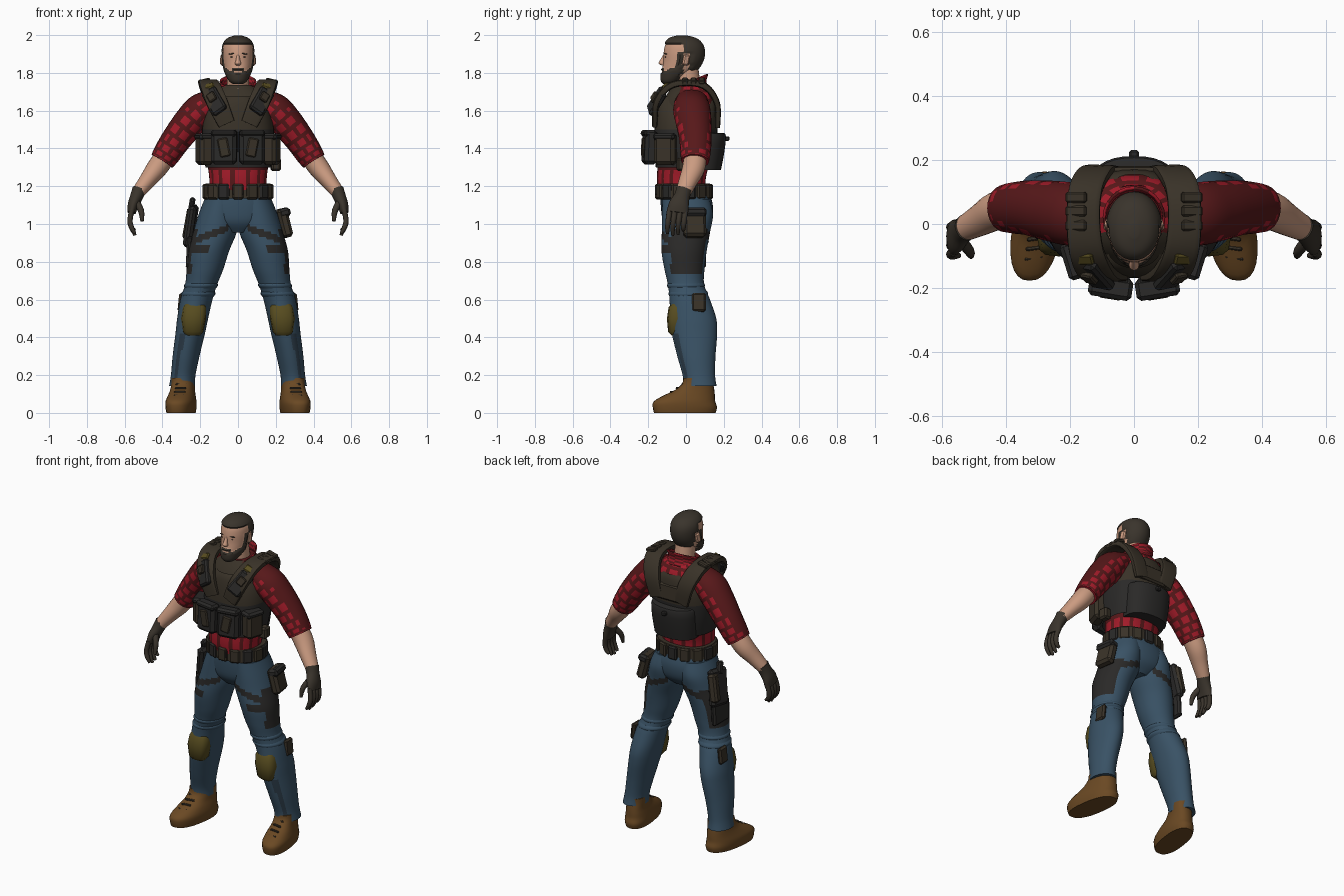
import bpy, bmesh, math
from mathutils import Vector, Matrix, Euler

COLORS = {
    "skin": (0.60, 0.33, 0.22), "hair_and_glove": (0.042, 0.034, 0.025),
    "red": (0.36, 0.011, 0.022), "dark_red": (0.095, 0.009, 0.010),
    "vest_brown": (0.041, 0.032, 0.021), "black": (0.023, 0.022, 0.021),
    "denim": (0.041, 0.084, 0.130), "dark_denim": (0.026, 0.046, 0.068),
    "olive": (0.095, 0.072, 0.014), "boot_brown": (0.145, 0.066, 0.017)}
MATS = {}
for key, c in COLORS.items():
    MATS[key] = bpy.data.materials.new(key)
    MATS[key].diffuse_color = (*c, 1)


def finish(name, bm, mats, s=1, angle=40):
    if s < 0:
        bmesh.ops.scale(bm, vec=(-1, 1, 1), verts=bm.verts)
        bmesh.ops.reverse_faces(bm, faces=bm.faces)
    me = bpy.data.meshes.new(name)
    bm.to_mesh(me)
    bm.free()
    for m in mats:
        me.materials.append(MATS[m])
    me.shade_smooth()
    me.set_sharp_from_angle(angle=math.radians(angle))
    ob = bpy.data.objects.new(name, me)
    bpy.context.collection.objects.link(ob)
    return ob


def smooth_path(pts, sub):
    """Catmull-Rom through points of (x, y, z, radius_u, radius_v)."""
    out, n = [], len(pts)
    for i in range(n - 1):
        quad = [pts[max(i - 1, 0)], pts[i], pts[i + 1], pts[min(i + 2, n - 1)]]
        for k in range(sub):
            t = k / sub
            out.append([0.5 * (2 * b + (c - a) * t + (2 * a - 5 * b + 4 * c - d) * t * t
                               + (3 * b - a - 3 * c + d) * t ** 3) for a, b, c, d in zip(*quad)])
    return out + [list(pts[-1])]


def loft(name, pts, mats, rule=None, seg=24, sub=4, n=2.0, flat=True, s=1,
         cap=True, warp=None, ref=(0, 1, 0), puff=None):
    """Skin of rounded rings along a path; rule(center, normal, ring, segment) picks the colour."""
    bm = bmesh.new()
    path = smooth_path(pts, sub)
    rows = []
    for i, p in enumerate(path):
        c = Vector(p[:3])
        t = Vector((0, 0, 1))
        if not flat:
            t = (Vector(path[min(i + 1, len(path) - 1)][:3]) - Vector(path[max(i - 1, 0)][:3])).normalized()
        v = Vector(ref)
        v = (v - t * t.dot(v)).normalized()
        u = v.cross(t)
        row = []
        for j in range(seg):
            a = 2 * math.pi * j / seg
            ca, sa = math.cos(a), math.sin(a)
            co = c + u * (p[3] * math.copysign(abs(ca) ** (2 / n), ca)) \
                + v * (p[4] * math.copysign(abs(sa) ** (2 / n), sa))
            row.append(bm.verts.new(warp(co) if warp else co))
        rows.append(row)
    ids = {}
    for i in range(len(rows) - 1):
        for j in range(seg):
            k = (j + 1) % seg
            ids[bm.faces.new((rows[i][j], rows[i][k], rows[i + 1][k], rows[i + 1][j]))] = (i, j)
    if cap:
        for i in (0, -1):
            ids[bm.faces.new(rows[i])] = (i % len(rows), 0)
    bmesh.ops.recalc_face_normals(bm, faces=bm.faces)
    bm.normal_update()
    if rule:
        for f, (i, j) in ids.items():
            f.material_index = int(rule(f.calc_center_median(), f.normal, i, j))
    if puff:
        idx, d = puff
        for v in [v for v in bm.verts if all(f.material_index == idx for f in v.link_faces)]:
            v.co += v.normal * d
    return finish(name, bm, mats, s)


def box(name, loc, size, mat, rot=(0, 0, 0), bevel=0.01, s=1):
    bm = bmesh.new()
    bmesh.ops.create_cube(bm, size=1)
    bmesh.ops.scale(bm, vec=size, verts=bm.verts)
    bmesh.ops.bevel(bm, geom=bm.edges[:], offset=min(bevel, min(size) * 0.4),
                    segments=1, affect='EDGES')
    bmesh.ops.transform(bm, matrix=Matrix.Translation(loc) @ Euler(rot).to_matrix().to_4x4(), verts=bm.verts)
    return finish(name, bm, [mat], s, 25)


# ---- head, with painted hair and beard ----
def head_rule(c, nrm, i, j):
    x, y, z = abs(c.x), c.y, c.z
    if z > 1.948 or (y > -0.02 and z > 1.905) or (y > 0.015 and z > 1.80):
        return 1
    if y < -0.03 and (z < 1.808 + max(0, x - .04) * .8 or (z < 1.828 and x < .034)):
        return not (x < 0.02 and 1.798 < z < 1.813)
    return -0.05 < y < -0.015 and 1.79 < z < 1.91


loft("head", [(0, -.090, 1.748, .026, .028), (0, -.078, 1.765, .045, .05), (0, -.04, 1.81, .067, .087),
              (0, -.018, 1.86, .078, .102), (0, -.012, 1.91, .081, .106), (0, -.013, 1.95, .075, .096),
              (0, -.018, 1.978, .052, .070), (0, -.022, 1.992, .014, .02)],
     ["skin", "hair_and_glove"], head_rule, seg=40, sub=6, n=2.05, puff=(1, .007))
loft("nose", [(0, -.110, 1.896, .007, .010), (0, -.123, 1.868, .011, .014), (0, -.128, 1.850, .016, .017),
              (0, -.116, 1.838, .011, .010)], ["skin"], seg=12)
loft("neck", [(0, .025, 1.62, .075, .075), (0, .015, 1.72, .06, .065), (0, .005, 1.83, .058, .06)], ["skin"])
for s in (1, -1):
    box("ear", (.083, .0, 1.868), (.018, .034, .058), "skin", (-.2, 0, .3), .008, s)
    box("eye", (.031, -.108, 1.884), (.018, .008, .006), "black", (0, 0, .2), .002, s)
    box("eyebrow", (.034, -.108, 1.901), (.032, .009, .006), "hair_and_glove", (0, .1, .25), .002, s)


# ---- checked shirt ----
def plaid(c, nrm, i, j):
    if c.z > 1.6 and c.y < -.03:
        return 2
    return j % 3 == 0 or (c.z > 1.27 and i % 3 == 0)


def sleeve_plaid(c, nrm, i, j):
    return nrm.z > 0.40 or i % 3 == 2 or (j + i // 3) % 3 == 0


loft("shirt", [(0, -.02, 1.15, .155, .125), (0, -.025, 1.24, .152, .13), (0, -.01, 1.34, .165, .138),
               (0, .0, 1.48, .18, .15), (0, .01, 1.6, .165, .148), (0, .02, 1.68, .15, .125),
               (0, .02, 1.735, .085, .085)], ["red", "dark_red", "vest_brown"], plaid, seg=42, sub=4, n=2.3)
collar = loft("collar", [(0, .015, 1.675, .112, .10), (0, .015, 1.72, .086, .085), (0, .02, 1.757, .09, .09)],
              ["red", "dark_red", "skin"],
              lambda c, nrm, i, j: 2 if abs(c.x) < .028 and c.y < 0 else (i + j // 2) % 2,
              cap=False, warp=lambda v: Vector((v.x, v.y, v.z + .42 * (v.y - .02))))
collar.modifiers.new("thickness", 'SOLIDIFY').thickness = 0.008

# ---- vest ----
loft("vest", [(0, -.012, 1.30, .172, .148), (0, -.005, 1.40, .187, .163), (0, .0, 1.50, .19, .167),
              (0, .005, 1.58, .174, .166), (0, .008, 1.645, .135, .158), (0, .01, 1.675, .10, .145)],
     ["vest_brown", "black"], lambda c, nrm, i, j: c.z < 1.5 or (abs(c.x) < .012 and c.y < 0),
     seg=36, n=2.5, cap=False)
loft("back_pouch", [(0, .09, 1.285, .135, .095), (0, .095, 1.38, .145, .108), (0, .10, 1.465, .147, .112),
                    (0, .10, 1.482, .135, .10)], ["black"], sub=2, n=2.3, seg=32)
box("back_handle", (0, .215, 1.452), (.03, .03, .025), "black", bevel=.006)
box("back_panel", (0, .163, 1.565), (.20, .03, .10), "vest_brown", (.06, 0, 0))
box("radio_pouch", (.20, -.02, 1.315), (.05, .06, .07), "vest_brown", (0, 0, .1))
for s in (1, -1):
    loft("shoulder_strap", [(.06, -.165, 1.53, .014, .045), (.112, -.155, 1.645, .017, .056),
                            (.148, -.085, 1.73, .018, .054), (.158, .02, 1.748, .018, .052),
                            (.15, .11, 1.722, .018, .052), (.118, .165, 1.635, .016, .05),
                            (.085, .168, 1.52, .013, .045)], ["vest_brown"], seg=16, n=5,
         flat=False, ref=(1, 0, 0), s=s)
    box("strap_pad", (.125, -.155, 1.65), (.085, .035, .15), "black", (-.4, .6, .2), .01, s)
    box("strap_patch", (.14, -.168, 1.672), (.045, .02, .05), "vest_brown", (-.4, .6, .2), .005, s)
    box("strap_tab", (.155, -.108, 1.727), (.06, .04, .02), "olive", (.65, .3, 0), .006, s)
    for y in (-.005, .04, .083):
        box("strap_buckle", (.18, y, 1.757), (.066, .034, .022), "vest_brown", (0, .25, 0), .006, s)
    box("magazine_pouch", (.073, -.192, 1.405), (.135, .068, .18), "black", (-.04, 0, .16), .018, s)
    box("magazine_flap", (.073, -.198, 1.48), (.137, .066, .035), "black", (-.04, 0, .16), .012, s)
    box("small_pouch", (.075, -.226, 1.405), (.055, .016, .10), "vest_brown", (0, .2, .16), .006, s)
    box("side_pouch", (.178, -.108, 1.395), (.075, .115, .165), "vest_brown", (0, 0, -.3), .018, s)
    box("side_pouch_flap", (.179, -.110, 1.462), (.08, .12, .035), "black", (0, 0, -.3), .012, s)

# ---- arms and gloves ----
for s in (1, -1):
    loft("sleeve", [(.11, .03, 1.665, .055, .08), (.19, .03, 1.61, .086, .098), (.255, .04, 1.54, .086, .095),
                    (.325, .05, 1.45, .079, .086), (.375, .05, 1.375, .073, .08), (.402, .048, 1.333, .066, .074)],
         ["red", "dark_red"], sleeve_plaid, seg=24, sub=5, flat=False, s=s)
    loft("forearm", [(.38, .05, 1.365, .056, .06), (.43, .04, 1.295, .055, .06), (.48, .012, 1.23, .044, .05),
                     (.53, -.015, 1.165, .035, .04)], ["skin"], flat=False, s=s)
    loft("glove_palm", [(.522, -.01, 1.182, .038, .042), (.537, -.022, 1.145, .034, .042),
                        (.555, -.038, 1.10, .029, .054), (.563, -.045, 1.06, .022, .056)],
         ["hair_and_glove"], flat=False, s=s)
    for k in range(4):
        y = -.086 + .028 * k
        tip = (.95, .94, .945, .965)[k]
        loft("glove_finger", [(.56, y, 1.08, .014, .015), (.572, y - .008, 1.02, .014, .0145),
                              (.563, y - .012, .98, .013, .013), (.545, y - .012, tip, .008, .008)],
             ["hair_and_glove"], seg=10, sub=3, flat=False, s=s)
    loft("glove_thumb", [(.54, -.05, 1.12, .018, .02), (.513, -.085, 1.07, .016, .016),
                         (.508, -.10, 1.015, .009, .009)], ["hair_and_glove"], seg=10, flat=False, s=s)

# ---- belt with pouches ----
loft("belt", [(0, -.01, 1.135, .176, .14), (0, -.01, 1.215, .172, .138)], ["vest_brown"], seg=32, sub=1, n=2.3)
for k in range(14):
    a = 2 * math.pi * (k + .5) / 14
    box("belt_pouch", (.170 * math.cos(a), -.01 + .138 * math.sin(a), 1.172), (.032, .060, .082),
        "vest_brown" if k % 3 else "black", (0, 0, math.atan2(math.sin(a) * .17, math.cos(a) * .14)), .008)
box("belt_buckle", (0, -.155, 1.178), (.06, .014, .05), "black", bevel=.005)


# ---- trousers with thigh panels, straps and side seams ----
def jeans(c, nrm, i, j):
    if .74 < c.z < .97 and nrm.x > .5 and -.08 < c.y < .12:
        return 2
    if abs(c.z - (1.00 - .38 * c.x)) < .02 and c.x > .05:
        return 2
    if .84 < c.z < .885 and c.x > .15 and c.y < 0:
        return 2
    return 1 if c.z < .42 and nrm.x > .3 and -.85 < nrm.y < -.6 else 0


loft("hips", [(0, -.005, 1.165, .165, .13), (0, .005, 1.09, .185, .138), (0, .005, 1.01, .165, .125),
              (0, .0, .955, .07, .08)], ["denim"], seg=32, n=2.3)
for s in (1, -1):
    loft("trouser_leg", [(.09, .0, 1.13, .088, .125), (.105, .008, 1.05, .104, .135), (.121, .0, .96, .115, .128),
                         (.155, -.01, .86, .109, .12), (.175, -.008, .76, .097, .106),
                         (.195, .0, .68, .085, .096), (.22, .02, .60, .085, .107), (.24, .038, .50, .082, .122),
                         (.253, .045, .42, .078, .12), (.275, .055, .30, .071, .101),
                         (.29, .068, .20, .065, .086), (.296, .074, .142, .069, .088)],
         ["denim", "dark_denim", "black"], jeans, seg=40, sub=7, s=s)
    for z, x, y, ru, rv in ((.675, .196, .0, .090, .101), (.63, .21, .012, .091, .106)):
        loft("knee_fold", [(x - .004, y, z + .02, ru - .012, rv - .012), (x, y, z, ru, rv),
                           (x + .004, y, z - .02, ru - .012, rv - .012)], ["denim"], seg=24, s=s)
    # knee pad as a rounded shell that narrows downward
    loft("knee_pad", [(.240, -.04, .41, .04, .035), (.238, -.045, .43, .055, .05), (.235, -.045, .50, .066, .056),
                      (.23, -.04, .56, .062, .052), (.228, -.035, .585, .05, .035)],
         ["olive"], seg=12, sub=1, n=3, s=s)
    box("knee_strap_plate", (.303, .068, .585), (.026, .075, .10), "vest_brown", (0, -.1, 0), .01, s)

    # ---- boots, toes turned outward ----
    turn = lambda v: Vector((v.x - .14 * (v.y - .02), v.y, v.z))
    loft("boot", [(.298, -.006, .0, .072, .163), (.298, -.006, .03, .077, .170), (.298, -.008, .06, .077, .163),
                  (.297, .015, .09, .070, .138), (.297, .045, .12, .063, .105), (.296, .062, .155, .061, .083),
                  (.296, .066, .185, .06, .08)], ["boot_brown"], seg=28, sub=3, n=2.4, s=s, warp=turn)
    for k in range(4):
        box("boot_lace", (.312 - .004 * k, -.105 + .03 * k, .091 + .02 * k), (.06, .012, .012),
            "vest_brown", (.6, 0, -.14), .004, s)

# ---- thigh gear ----
box("holster", (.25, .04, .99), (.045, .14, .22), "black", (.1, -.16, .1), .015, -1)
box("holster_pouch", (.255, .085, 1.0), (.05, .06, .17), "vest_brown", (.1, -.16, -.2), .012, -1)
box("holster_grip", (.245, .015, 1.10), (.03, .045, .08), "black", (.35, -.16, 0), .01, -1)
box("holster_plate", (.258, .03, .85), (.03, .15, .17), "black", (0, -.05, 0), .01, -1)
box("thigh_pouch", (.243, .045, 1.005), (.055, .12, .155), "vest_brown", (0, -.25, .15), .015)
box("thigh_pouch_flap", (.24, .045, 1.06), (.062, .125, .045), "black", (0, -.25, .15), .012)
